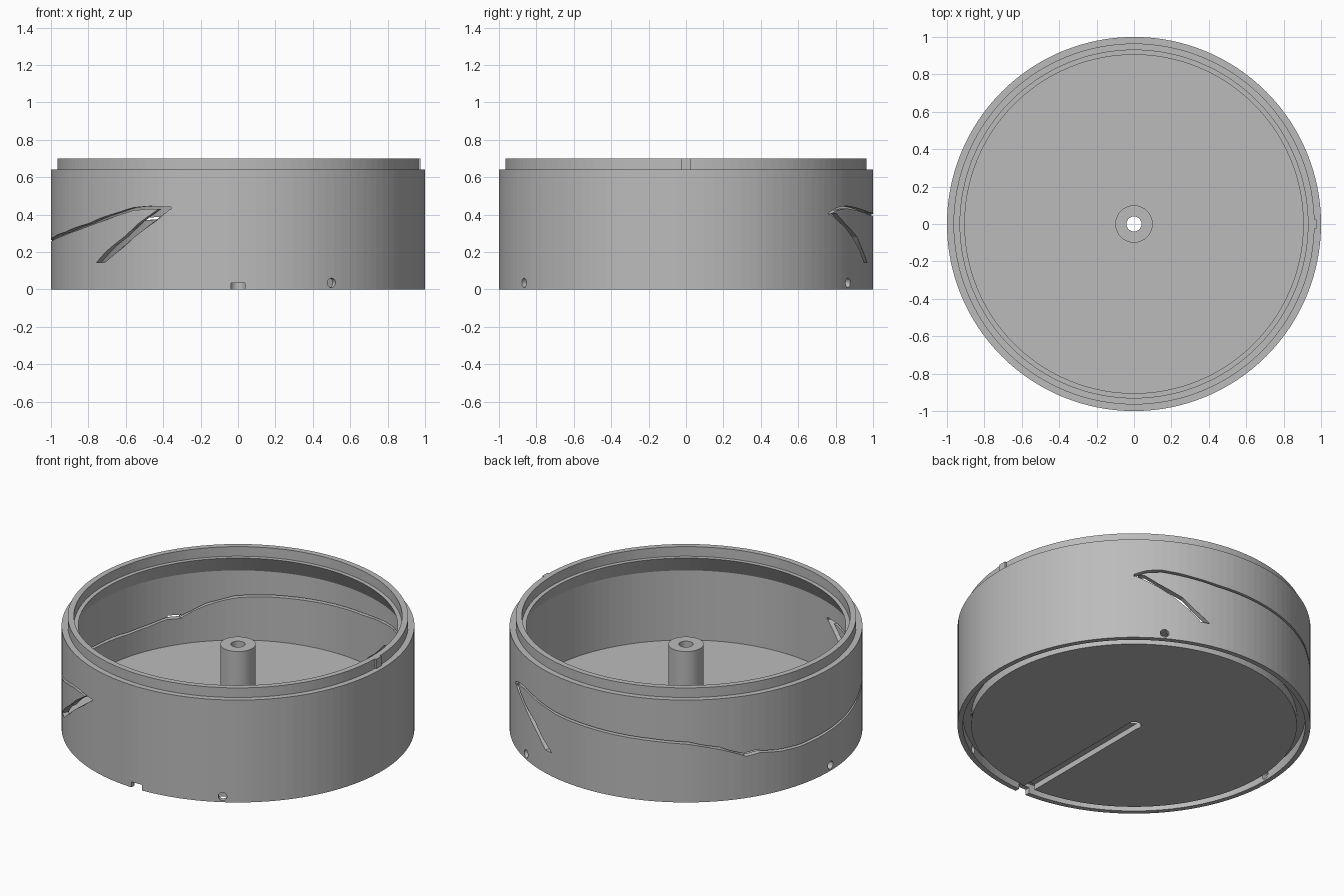
import bpy, bmesh
from math import cos, sin, radians, pi
from mathutils import Matrix, Vector

cube = bpy.data.objects.get("Cube")
if cube:
    bpy.data.objects.remove(cube, do_unlink=True)

SIDES = 128
grey = bpy.data.materials.new("plain grey")
grey.use_nodes = True
grey.diffuse_color = (0.5, 0.5, 0.5, 1)
grey.node_tree.nodes["Principled BSDF"].inputs["Base Color"].default_value = (0.5, 0.5, 0.5, 1)


def finish(name, bm):
    bmesh.ops.recalc_face_normals(bm, faces=bm.faces)
    mesh = bpy.data.meshes.new(name)
    bm.to_mesh(mesh)
    bm.free()
    mesh.materials.append(grey)
    obj = bpy.data.objects.new(name, mesh)
    bpy.context.collection.objects.link(obj)
    return obj


def loft(name, rings, closed=False):
    """Skin equal-sized loops of points; cap both ends unless closed."""
    bm = bmesh.new()
    loops = [[bm.verts.new(p) for p in ring] for ring in rings]
    count = len(loops[0])
    pairs = list(zip(loops, loops[1:]))
    if closed:
        pairs.append((loops[-1], loops[0]))
    else:
        bm.faces.new(loops[0])
        bm.faces.new(loops[-1])
    for a, b in pairs:
        for i in range(count):
            j = (i + 1) % count
            bm.faces.new((a[i], a[j], b[j], b[i]))
    return finish(name, bm)


def lathe(name, profile):
    angles = [2 * pi * i / SIDES for i in range(SIDES)]
    return loft(name, [[(r * cos(a), r * sin(a), z) for r, z in profile]
                       for a in angles], closed=True)


def box(name, low, high):
    low, high = Vector(low), Vector(high)
    bm = bmesh.new()
    bmesh.ops.create_cube(bm, size=1, matrix=Matrix.Translation((low + high) / 2)
                          @ Matrix.Diagonal((*(high - low), 1)))
    return finish(name, bm)


def slit(name, path, turn, rise):
    """Radial cutter along (degrees, height) points, widened by turn or rise."""
    rings = []
    for deg, z in path:
        corners = ((0.88, -1), (1.1, -1), (1.1, 1), (0.88, 1))
        rings.append([(r * cos(radians(deg + s * turn)),
                       r * sin(radians(deg + s * turn)), z + s * rise)
                      for r, s in corners])
    return loft(name, rings)


def pin(name, deg):
    """Radial drill for the holes in the bottom skirt."""
    bm = bmesh.new()
    place = (Matrix.Rotation(radians(deg), 4, "Z")
             @ Matrix.Translation((1.01, 0, 0.035))
             @ Matrix.Rotation(pi / 2, 4, "Y"))
    bmesh.ops.create_cone(bm, cap_ends=True, segments=20, radius1=0.025,
                          radius2=0.025, depth=0.13, matrix=place)
    return finish(name, bm)


def cut(obj, cutter):
    cutter.hide_render = True
    mod = obj.modifiers.new("cut", "BOOLEAN")
    mod.operation = "DIFFERENCE"
    mod.solver = "EXACT"
    mod.object = cutter
    graph = bpy.context.evaluated_depsgraph_get()
    mesh = bpy.data.meshes.new_from_object(obj.evaluated_get(graph))
    obj.modifiers.clear()
    obj.data = mesh
    bpy.data.objects.remove(cutter, do_unlink=True)


# Round housing: floor, channel under the rim, wall, stepped lip and sloped inner collar
housing = lathe("housing", [
    (0.04, 0), (0.923, 0), (0.923, 0.06), (0.97, 0.06), (0.97, 0), (1, 0),
    (1, 0.64), (0.965, 0.64), (0.965, 0.7), (0.93, 0.7), (0.93, 0.64),
    (0.905, 0.64), (0.965, 0.535), (0.965, 0.1), (0.04, 0.1)])

# Long wavy slit round the back, with a wider slanting slit at each end
wave = [(50, 0.405), (54, 0.43), (59, 0.44), (65, 0.43), (78, 0.405), (90, 0.398),
        (102, 0.39), (114, 0.383), (126, 0.37), (136, 0.33), (145, 0.268), (149, 0.277),
        (157, 0.255), (165, 0.247), (180, 0.26), (190, 0.272), (203, 0.3),
        (217, 0.345), (231, 0.408), (236, 0.43), (242, 0.438), (249, 0.433)]
cut(housing, slit("wave_cutter", wave, 0, 0.007))
cut(housing, slit("kink_cutter", [(144.5, 0.272), (149.5, 0.28)], 0, 0.012))
cut(housing, slit("back_slant_cutter", [(51.7, 0.406), (64.5, 0.28), (73.9, 0.144)], 1.7, 0))
cut(housing, slit("front_slant_cutter", [(246.8, 0.43), (235, 0.287), (222.7, 0.144)], 1.9, 0))

# Three screw holes through the skirt
for i, deg in enumerate((60, 180, 300)):
    cut(housing, pin("hole_cutter_%d" % i, deg))

# Cable groove from the centre to the front edge
cut(housing, box("groove_cutter", (-0.037, -1.1, -0.1), (0.037, 0.012, 0.035)))

# Hollow centre post
lathe("centre_post", [(0.04, 0.1), (0.1, 0.1), (0.1, 0.524), (0.04, 0.524)])

# Small locating key on the lip
box("lip_key", (0.95, -0.025, 0.64), (0.975, 0.025, 0.7))
